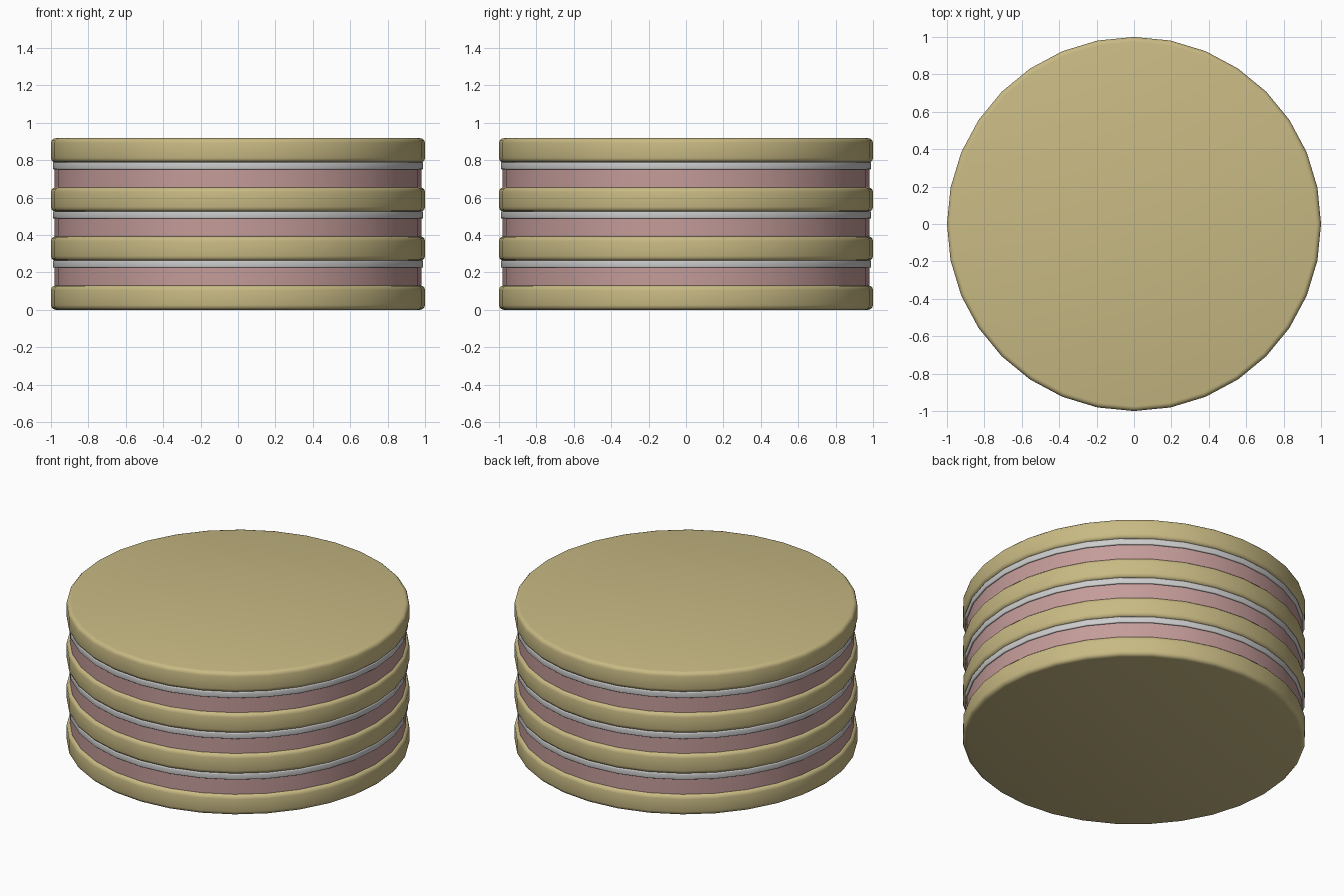
import bpy

if "Cube" in bpy.data.objects:
    bpy.data.objects.remove(bpy.data.objects["Cube"])

def material(name, color):
    m = bpy.data.materials.new(name)
    m.diffuse_color = color
    m.use_nodes = True
    m.node_tree.nodes["Principled BSDF"].inputs["Base Color"].default_value = m.diffuse_color
    return m

SPONGE = material("sponge", (0.58, 0.49, 0.23, 1))
JAM = material("jam", (0.55, 0.33, 0.32, 1))

def disc(name, radius, z0, z1, bevel, mat=None):
    """32-sided slab between two heights with rounded rims."""
    bpy.ops.mesh.primitive_cylinder_add(vertices=32, radius=radius, depth=z1 - z0,
                                        location=(0, 0, (z0 + z1) / 2))
    ob = bpy.context.object
    ob.name = name
    if mat:
        ob.data.materials.append(mat)
    if bevel:
        mod = ob.modifiers.new("rim", 'BEVEL')
        mod.width = bevel
        mod.segments = 3
        mod.limit_method = 'ANGLE'
        mod.angle_limit = 1.0
        bpy.ops.object.modifier_apply(modifier="rim")
    bpy.ops.object.shade_smooth_by_angle(angle=0.7)
    return ob

PITCH = 0.2625

# Four sponge layers
for i in range(4):
    z = i * PITCH
    disc(f"sponge_layer_{i + 1}", 1.0, z, z + 0.13, 0.025, SPONGE)

# Jam and cream fillings between the sponges
for i in range(3):
    z = i * PITCH
    disc(f"jam_layer_{i + 1}", 0.98, z + 0.128, z + 0.226, 0, JAM)
    disc(f"cream_layer_{i + 1}", 0.99, z + 0.225, z + 0.264, 0.006)
